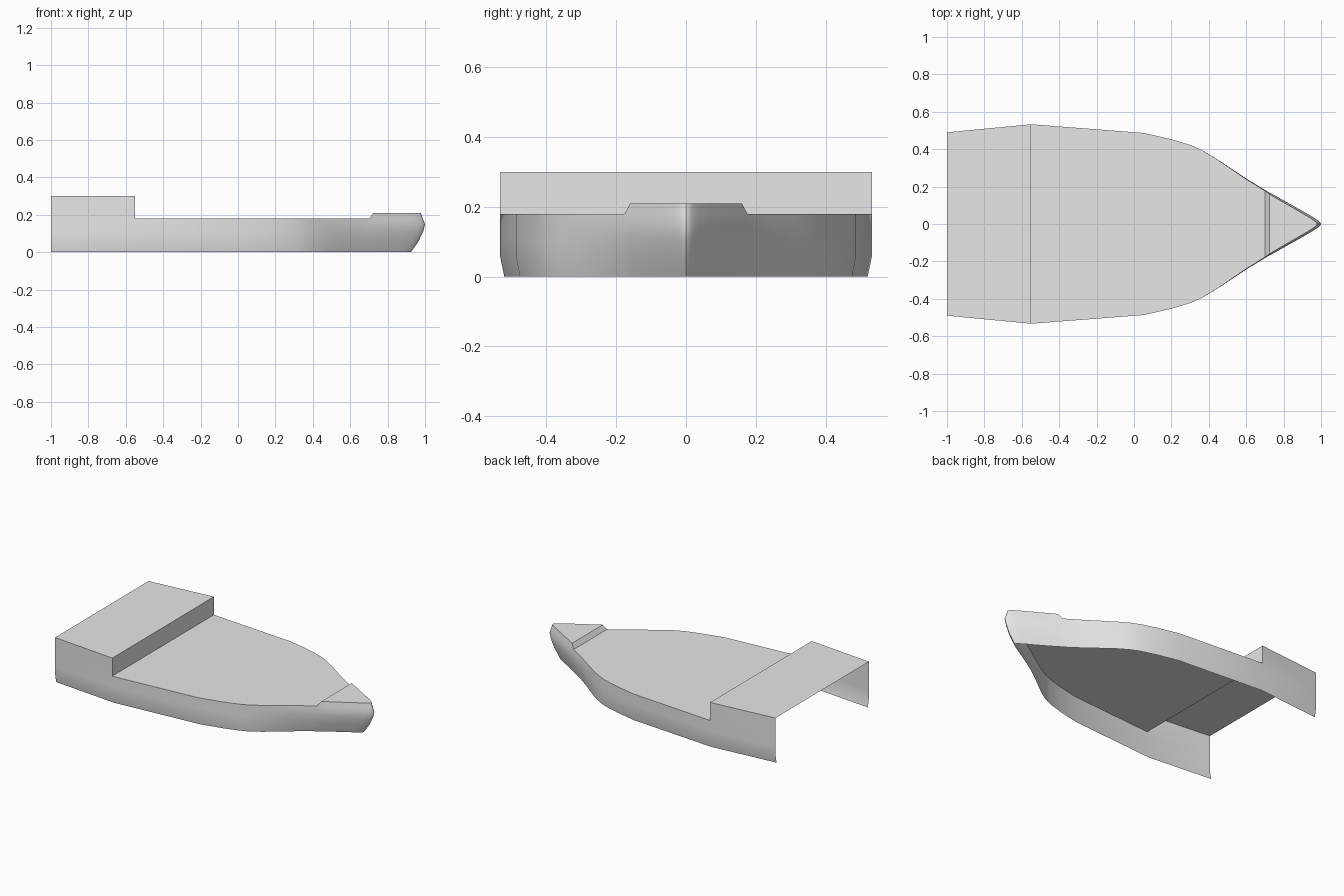
import bpy
import bmesh

cube = bpy.data.objects.get("Cube")
if cube:
    bpy.data.objects.remove(cube)

GREY = (0.8, 0.8, 0.8, 1.0)
grey = bpy.data.materials.new("plain light grey")
grey.use_nodes = True
grey.diffuse_color = GREY
grey.node_tree.nodes["Principled BSDF"].inputs["Base Color"].default_value = GREY

# Half outline of the hull at its widest level, from stern to bow tip
OUTLINE = [(-1, .49), (-.55, .533), (.05, .487), (.2, .453), (.3, .423),
           (.36, .397), (.43, .356), (.5, .31), (.6, .243), (.71, .176),
           (.74, .16), (.82, .115), (.9, .07), (.96, .035), (.985, .018),
           (.997, .007), (1, 0)]
STEP, BREAK, RISE = 1, 9, 10      # cabin front, foredeck foot, foredeck top
DECK, FORE, ROOF = .18, .21, .3   # heights

# Height, how far the stem is pulled back, and width factor of each hull level
LEVELS = [(0, .075, .977), (.06, .034, 1), (.11, .01, 1), (.15, 0, 1), (DECK, .012, 1)]
PULL = {z: (p, w) for z, p, w in LEVELS}
PULL[FORE] = (.022, 1)
PULL[ROOF] = (0, 1)


def point(i, z, side=1):
    """Point of the hull skin at station i and height z."""
    x, y = OUTLINE[i]
    pull, width = PULL[z]
    t = min(1, max(0, (x - .3) / .65))
    return (x - pull * t * t * (3 - 2 * t), side * y * width, z)


def build(name, faces):
    bm = bmesh.new()
    for face in faces:
        bm.faces.new([bm.verts.new(p) for p in face])
    bmesh.ops.remove_doubles(bm, verts=bm.verts, dist=.0005)
    mesh = bpy.data.meshes.new(name)
    bm.to_mesh(mesh)
    bm.free()
    mesh.materials.append(grey)
    obj = bpy.data.objects.new(name, mesh)
    bpy.context.collection.objects.link(obj)
    bpy.ops.object.select_all(action='DESELECT')
    obj.select_set(True)
    bpy.context.view_layer.objects.active = obj
    bpy.ops.object.shade_smooth_by_angle(angle=.6)


def wall(i, low_a, high_a, low_b, high_b):
    """Side faces between stations i and i + 1, on both sides."""
    for side in (1, -1):
        face = []
        for p in (point(i, low_a, side), point(i, high_a, side),
                  point(i + 1, high_b, side), point(i + 1, low_b, side)):
            if p not in face:
                face.append(p)
        yield face[::side]


def strip(rows):
    """Faces running across the hull from one (station, height) row to the next."""
    for a, b in zip(rows, rows[1:]):
        face = [point(*a), point(*a, -1), point(*b, -1)]
        if OUTLINE[b[0]][1] > 0:
            face.append(point(*b))
        yield face


last = len(OUTLINE) - 1

# Hull sides, with the raised sides at stern and bow
sides = []
for i in range(last):
    for (low, *_), (high, *_) in zip(LEVELS, LEVELS[1:]):
        sides += wall(i, low, high, low, high)
sides += wall(0, DECK, ROOF, DECK, ROOF)
sides += wall(BREAK, DECK, DECK, DECK, FORE)
for i in range(RISE, last):
    sides += wall(i, DECK, FORE, DECK, FORE)
build("hull_sides", sides)

# Flat main deck
build("main_deck", strip([(i, DECK) for i in range(STEP, BREAK + 1)]))

# Raised stern roof with its upright front
build("stern_roof", strip([(0, ROOF), (STEP, ROOF), (STEP, DECK)]))

# Raised foredeck with its sloping back
build("foredeck", strip([(BREAK, DECK)] + [(i, FORE) for i in range(RISE, last + 1)]))
